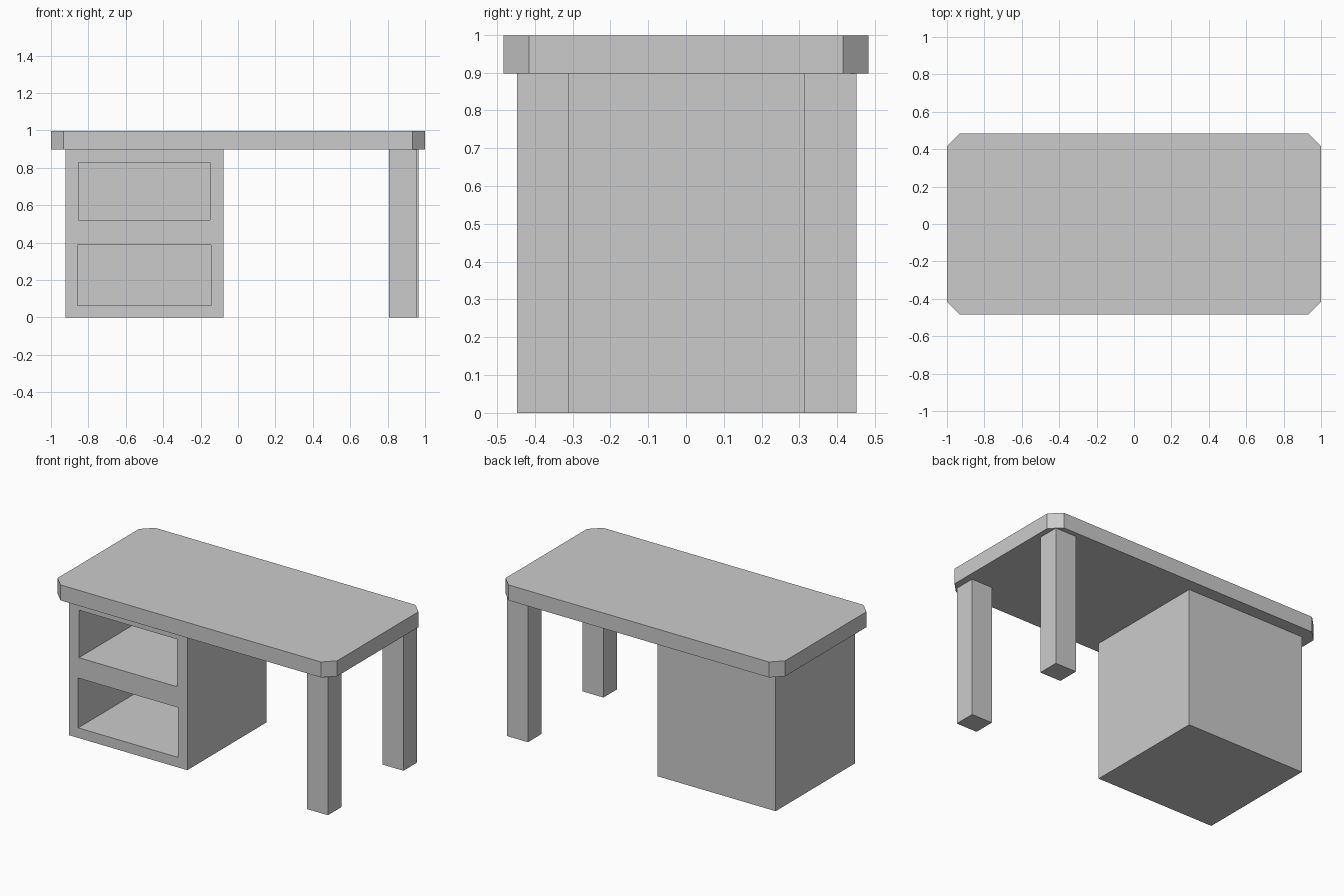
import bpy
import bmesh
from mathutils import Vector

if "Cube" in bpy.data.objects:
    bpy.data.objects.remove(bpy.data.objects["Cube"], do_unlink=True)

# Single plain grey finish
grey = bpy.data.materials.new("plain_grey")
grey.use_nodes = True
colour = (0.6, 0.6, 0.6, 1)
grey.diffuse_color = colour
grey.node_tree.nodes["Principled BSDF"].inputs["Base Color"].default_value = colour


def box(name, low, high, corner_cut=0):
    """Box between two corners, with optional cut vertical edges."""
    low, high = Vector(low), Vector(high)
    bm = bmesh.new()
    bmesh.ops.create_cube(bm, size=1)
    for v in bm.verts:
        v.co = (low + high) / 2 + v.co * (high - low)
    if corner_cut:
        upright = [e for e in bm.edges
                   if abs(e.verts[0].co.z - e.verts[1].co.z) > 0.01]
        bmesh.ops.bevel(bm, geom=upright, offset=corner_cut, segments=1,
                        affect='EDGES')
    mesh = bpy.data.meshes.new(name)
    bm.to_mesh(mesh)
    bm.free()
    mesh.materials.append(grey)
    obj = bpy.data.objects.new(name, mesh)
    bpy.context.collection.objects.link(obj)
    return obj


def carve(target, cutter):
    """Cut one object out of another and discard the cutter."""
    mod = target.modifiers.new("opening", 'BOOLEAN')
    mod.operation = 'DIFFERENCE'
    mod.solver = 'EXACT'
    mod.object = cutter
    bpy.context.view_layer.objects.active = target
    bpy.ops.object.modifier_apply(modifier=mod.name)
    bpy.data.objects.remove(cutter, do_unlink=True)


# Tabletop with clipped corners
box("tabletop", (-1, -0.483, 0.898), (1, 0.483, 0.998), corner_cut=0.068)

# Cabinet with two open compartments facing the front
cabinet = box("cabinet", (-0.923, -0.408, 0), (-0.077, 0.402, 0.898))
carve(cabinet, box("upper_opening", (-0.852, -0.6, 0.52), (-0.15, 0.335, 0.827)))
carve(cabinet, box("lower_opening", (-0.857, -0.6, 0.065), (-0.145, 0.335, 0.387)))

# Legs on the open side
box("front_leg", (0.808, -0.447, 0), (0.956, -0.31, 0.898))
box("back_leg", (0.815, 0.312, 0), (0.965, 0.451, 0.898))
